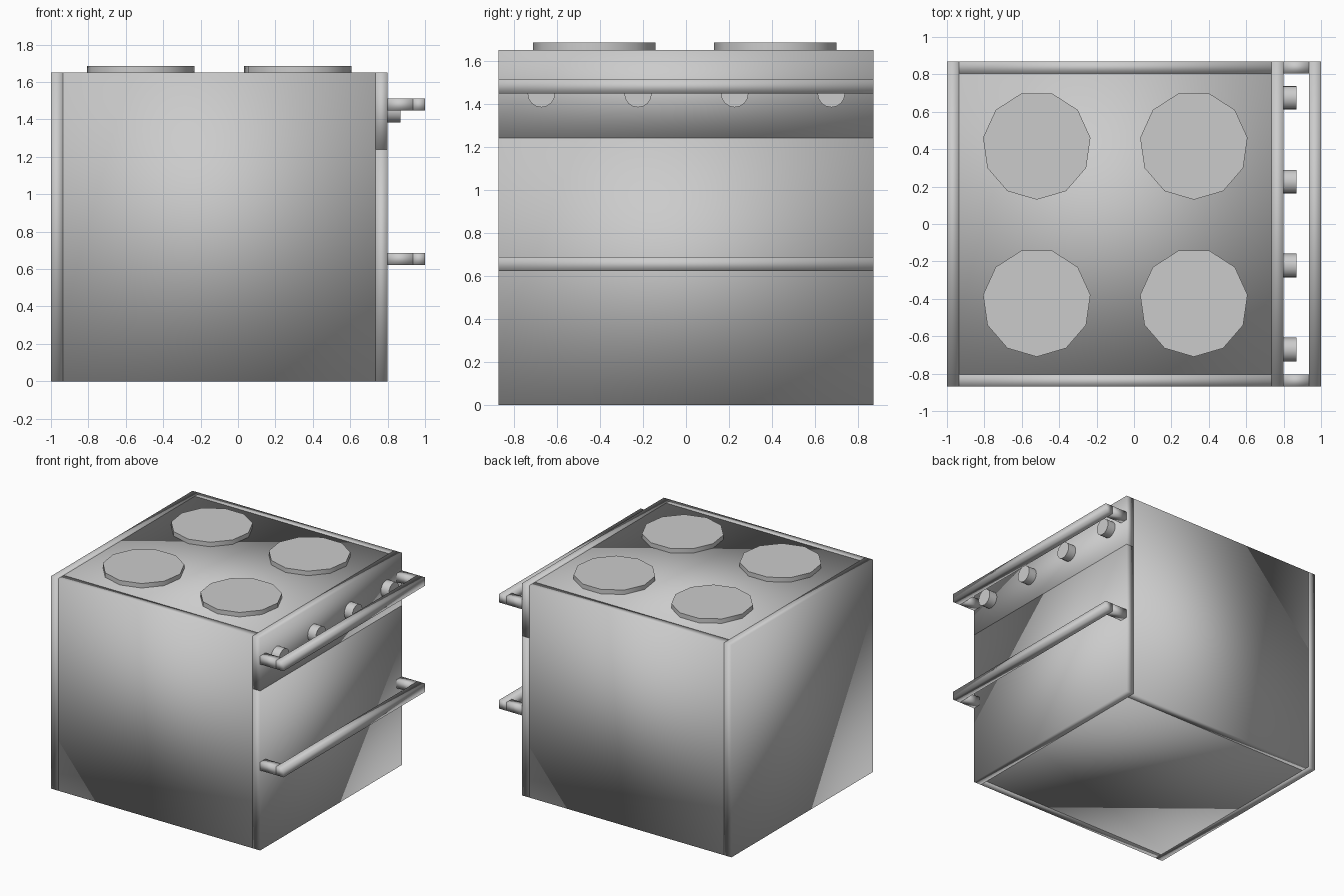
import bpy, bmesh
from math import radians, pi
from mathutils import Matrix

cube = bpy.data.objects.get("Cube")
if cube:
    bpy.data.objects.remove(cube, do_unlink=True)

# One grey enamel for the whole cooker
GREY = (0.6, 0.6, 0.6, 1)
grey = bpy.data.materials.new("grey enamel")
grey.use_nodes = True
grey.diffuse_color = GREY
grey.node_tree.nodes["Principled BSDF"].inputs["Base Color"].default_value = GREY


def finish(name, bm):
    mesh = bpy.data.meshes.new(name)
    bm.to_mesh(mesh)
    bm.free()
    mesh.materials.append(grey)
    obj = bpy.data.objects.new(name, mesh)
    bpy.context.collection.objects.link(obj)
    return obj


def slab(name, x, y, z):
    """Box between the given limits, softly shaded across its corners."""
    bm = bmesh.new()
    bmesh.ops.create_cube(bm, size=1)
    for v in bm.verts:
        for axis, (low, high) in enumerate((x, y, z)):
            v.co[axis] = high if v.co[axis] > 0 else low
    for f in bm.faces:
        f.smooth = True
    return finish(name, bm)


def disc(name, sides, radius, depth, matrix):
    """Cylinder with a round-shaded wall and flat caps."""
    bm = bmesh.new()
    bmesh.ops.create_cone(bm, cap_ends=True, segments=sides, radius1=radius,
                          radius2=radius, depth=depth, matrix=matrix)
    obj = finish(name, bm)
    bpy.ops.object.select_all(action="DESELECT")
    obj.select_set(True)
    bpy.context.view_layer.objects.active = obj
    bpy.ops.object.shade_smooth_by_angle(angle=radians(40))
    return obj


BACK, FRONT, SIDE, TOP, T = -1.0, 0.8, 0.87, 1.65, 0.065
PANEL_Z = 1.24
inner_x = (BACK + T, FRONT - T)
inner_y = (-SIDE + T, SIDE - T)
full_y = (-SIDE, SIDE)

# Casing
slab("back_panel", (BACK, BACK + T), full_y, (0, TOP))
slab("oven_door", (FRONT - T, FRONT), full_y, (0, PANEL_Z))
slab("control_panel", (FRONT - T, FRONT), full_y, (PANEL_Z, TOP))
slab("right_side_panel", inner_x, (-SIDE, -SIDE + T), (0, TOP))
slab("left_side_panel", inner_x, (SIDE - T, SIDE), (0, TOP))
slab("hob_top", inner_x, inner_y, (TOP - T, TOP))
slab("base_panel", inner_x, inner_y, (0, T))

# Rails on the front
for name, z in (("upper_rail", 1.447), ("lower_rail", 0.622)):
    height = (z, z + T)
    slab(name + "_bar", (1 - T, 1), full_y, height)
    slab(name + "_right_arm", (FRONT, 1 - T), (-SIDE, -SIDE + T), height)
    slab(name + "_left_arm", (FRONT, 1 - T), (SIDE - T, SIDE), height)

# Hot plates
for x, depth_name in ((-0.52, "back"), (0.32, "front")):
    for y, side_name in ((-0.42, "right"), (0.42, "left")):
        place = Matrix.Translation((x, y, TOP + 0.0175)) @ Matrix.Rotation(pi, 4, "Z")
        disc(f"{depth_name}_{side_name}_hot_plate", 11, 0.29, 0.035, place)

# Control knobs
for i in range(4):
    place = (Matrix.Translation((FRONT + 0.034, -0.672 + 0.449 * i, 1.447))
             @ Matrix.Rotation(pi / 2, 4, "Y"))
    disc(f"control_knob_{i + 1}", 16, 0.064, 0.068, place)
